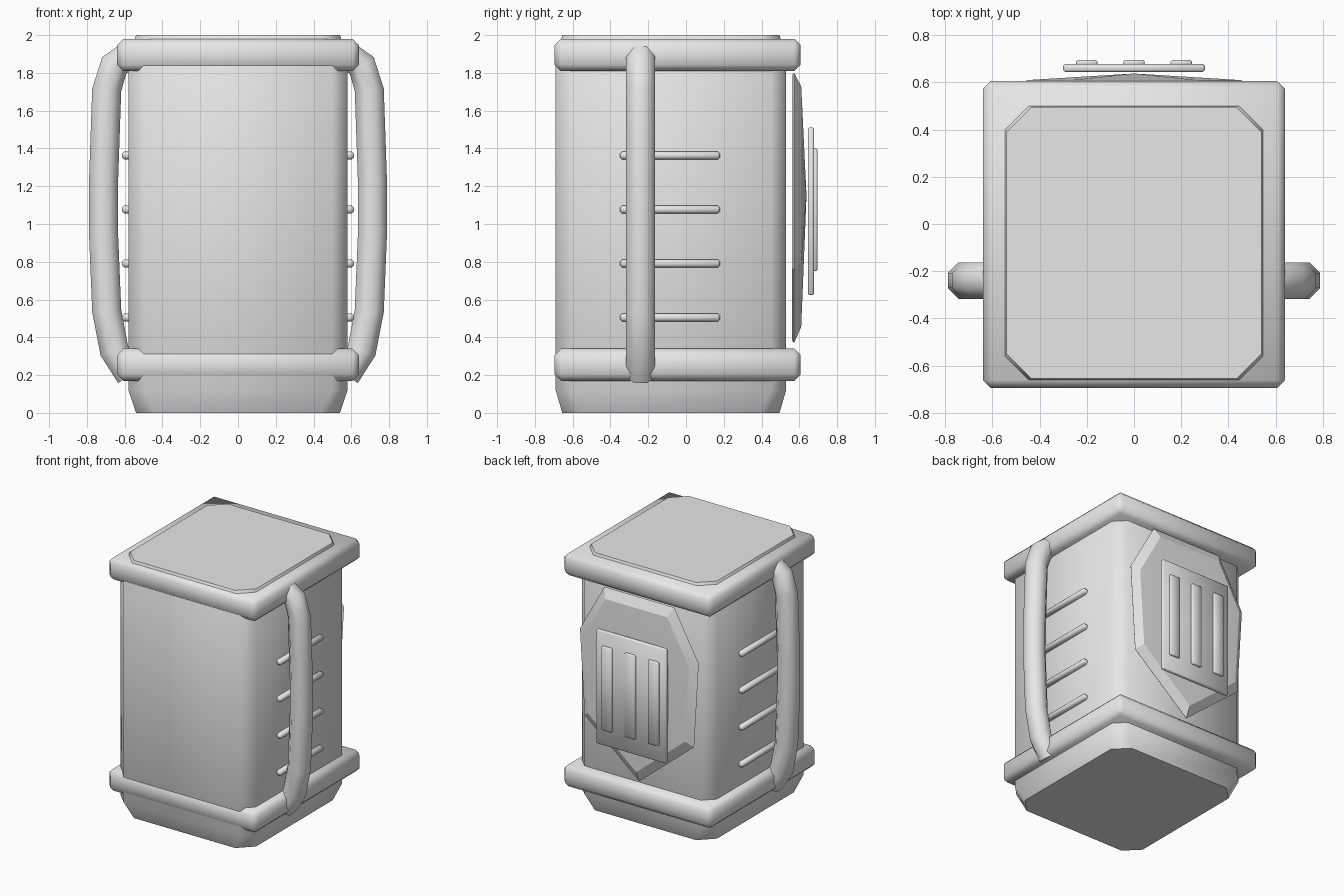
import bpy
import bmesh
import math
from mathutils import Vector

old = bpy.data.objects.get("Cube")
if old:
    bpy.data.objects.remove(old, do_unlink=True)

grey = bpy.data.materials.new("plain_grey")
grey.use_nodes = True
grey.diffuse_color = (0.8, 0.8, 0.8, 1)
grey.node_tree.nodes["Principled BSDF"].inputs["Base Color"].default_value = (0.8, 0.8, 0.8, 1)


def finish(name, bm, angle=50):
    """Turn a bmesh into a shaded, coloured object."""
    bmesh.ops.recalc_face_normals(bm, faces=bm.faces)
    mesh = bpy.data.meshes.new(name)
    bm.to_mesh(mesh)
    bm.free()
    mesh.materials.append(grey)
    mesh.shade_smooth()
    mesh.set_sharp_from_angle(angle=math.radians(angle))
    obj = bpy.data.objects.new(name, mesh)
    bpy.context.collection.objects.link(obj)
    return obj


def box(name, low, high, bevel, angle=50):
    """Chamfered box between two corners."""
    low, high = Vector(low), Vector(high)
    bm = bmesh.new()
    bmesh.ops.create_cube(bm, size=1)
    for v in bm.verts:
        v.co = (low + high) / 2 + v.co * (high - low)
    bmesh.ops.bevel(bm, geom=bm.edges[:], offset=bevel, segments=1,
                    profile=0.5, affect='EDGES')
    return finish(name, bm, angle)


def loft(name, loops, tip=None, angle=50):
    """Skin matching loops; close the end flat or with a fan to a tip."""
    bm = bmesh.new()
    rows = [[bm.verts.new(p) for p in loop] for loop in loops]
    n = len(rows[0])
    for a, b in zip(rows, rows[1:]):
        for i in range(n):
            j = (i + 1) % n
            bm.faces.new((a[i], a[j], b[j], b[i]))
    bm.faces.new(rows[0][::-1])
    if tip:
        top = bm.verts.new(tip)
        for i in range(n):
            bm.faces.new((rows[-1][i], rows[-1][(i + 1) % n], top))
    else:
        bm.faces.new(rows[-1])
    return finish(name, bm, angle)


def octagon(hx, y0, y1, cut, z):
    """Rectangle with cut corners at height z."""
    return [(hx, y0 + cut, z), (hx, y1 - cut, z), (hx - cut, y1, z), (cut - hx, y1, z),
            (-hx, y1 - cut, z), (-hx, y0 + cut, z), (cut - hx, y0, z), (hx - cut, y0, z)]


# Body with tapered top and bottom
wide = (0.58, -0.69, 0.53, 0.08)
narrow = (0.54, -0.655, 0.495, 0.105)
loft("body", [octagon(*narrow, 0), octagon(*wide, 0.12),
              octagon(*wide, 1.88), octagon(*narrow, 2)])

# Bands around the top and bottom
for name, z in (("lower_band", 0.17), ("upper_band", 1.81)):
    box(name, (-0.64, -0.695, z), (0.64, 0.607, z + 0.17), 0.033)

# Side handles: an eight-sided tube along a bowed path
path = [(0.57, 1.895), (0.655, 1.84), (0.695, 1.71), (0.712, 1.22), (0.712, 0.95),
        (0.695, 0.54), (0.655, 0.33), (0.57, 0.2)]
radius = 0.077 / math.cos(math.pi / 8)
for side, s in (("left", 1), ("right", -1)):
    loops = []
    for i, (x, z) in enumerate(path):
        before, after = path[max(i - 1, 0)], path[min(i + 1, len(path) - 1)]
        along = Vector((after[0] - before[0], 0, after[1] - before[1])).normalized()
        out = Vector((-along.z, 0, along.x))
        loop = []
        for k in range(8):
            a = math.pi / 8 + k * math.pi / 4
            p = Vector((x, -0.24, z)) + radius * (math.cos(a) * out
                                                  + math.sin(a) * Vector((0, 1, 0)))
            loop.append((s * p.x, p.y, p.z))
        loops.append(loop)
    loft(side + "_handle", loops, angle=60)

    # Horizontal ribs on the side
    for i in range(4):
        z = 0.505 + i * 0.286
        xs = sorted((s * 0.55, s * 0.615))
        box(f"{side}_rib_{i + 1}", (xs[0], -0.35, z - 0.021),
            (xs[1], 0.18, z + 0.021), 0.012)

# Shield-shaped back plate with a sloped rim and shallow peak
half = [(0.3, 1.8), (0.51, 1.42), (0.47, 0.76)]
outline = half + [(0, 0.37)] + [(-x, z) for x, z in reversed(half)]


def shield(scale, y):
    return [(x * scale, y, 1.15 + (z - 1.15) * scale) for x, z in outline]


loft("back_shield", [shield(0.98, 0.56), shield(1, 0.572), shield(0.89, 0.61)],
     tip=(0, 0.638, 1.15), angle=25)

# Vent panel and its three bars
box("vent_panel", (-0.3, 0.645, 0.625), (0.3, 0.678, 1.51), 0.007)
for i, x in enumerate((-0.2, 0, 0.2)):
    box(f"vent_bar_{i + 1}", (x - 0.045, 0.67, 0.75), (x + 0.045, 0.696, 1.4), 0.007)
